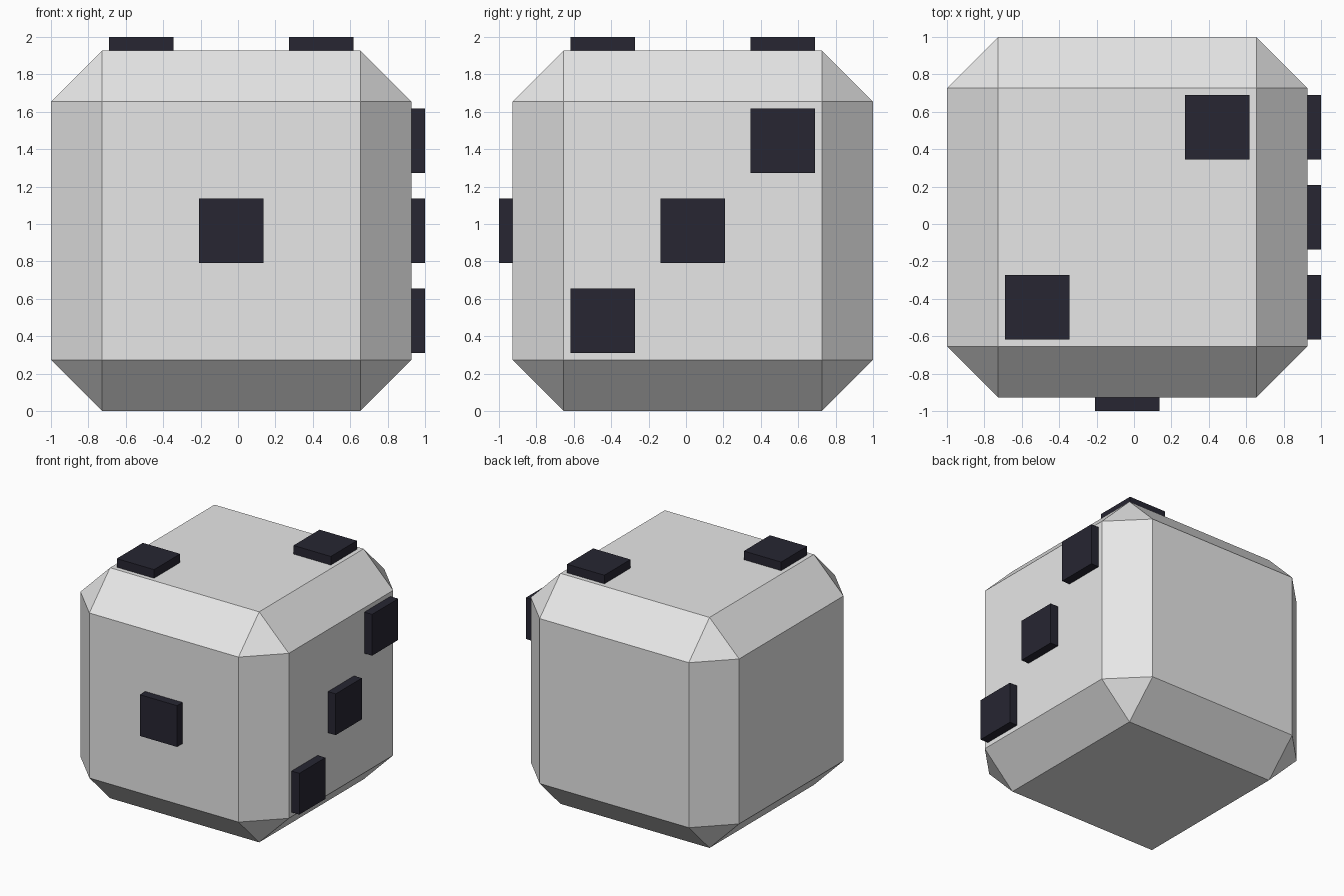
import bpy
from mathutils import Vector

if "Cube" in bpy.data.objects:
    bpy.data.objects.remove(bpy.data.objects["Cube"], do_unlink=True)


def make_material(name, rgb):
    mat = bpy.data.materials.new(name)
    mat.use_nodes = True
    mat.diffuse_color = (*rgb, 1)
    mat.node_tree.nodes["Principled BSDF"].inputs["Base Color"].default_value = (*rgb, 1)
    return mat


def add_box(name, centre, size, mat):
    bpy.ops.mesh.primitive_cube_add(size=1, location=centre)
    box = bpy.context.object
    box.name = name
    box.scale = size
    bpy.ops.object.transform_apply(location=False, rotation=False, scale=True)
    box.data.materials.append(mat)
    return box


ivory = make_material("off white", (0.8, 0.8, 0.8))
ink = make_material("dark ink", (0.02, 0.019, 0.032))

HALF = 0.964      # half the width of the body
RISE = 0.072      # how far a pip stands out
PIP = 0.345       # width of a pip
STEP = 0.481      # distance of the outer pips from the face centre
centre = Vector((-RISE / 2, RISE / 2, HALF))

# Body: a cube with wide chamfers
body = add_box("die_body", centre, (2 * HALF,) * 3, ivory)
chamfer = body.modifiers.new("chamfer", "BEVEL")
chamfer.width = 0.274
chamfer.segments = 1

# Pips: raised square plates; each face has an axis, a side and diagonal steps
faces = {"front": (1, -1, [0]), "top": (2, 1, [-1, 1]), "right": (0, 1, [-1, 0, 1])}
for face, (axis, side, steps) in faces.items():
    for number, step in enumerate(steps, 1):
        offset = Vector((step * STEP,) * 3)
        offset[axis] = side * (HALF + RISE / 2)
        size = [PIP] * 3
        size[axis] = RISE
        add_box(f"{face}_pip_{number}", centre + offset, size, ink)
